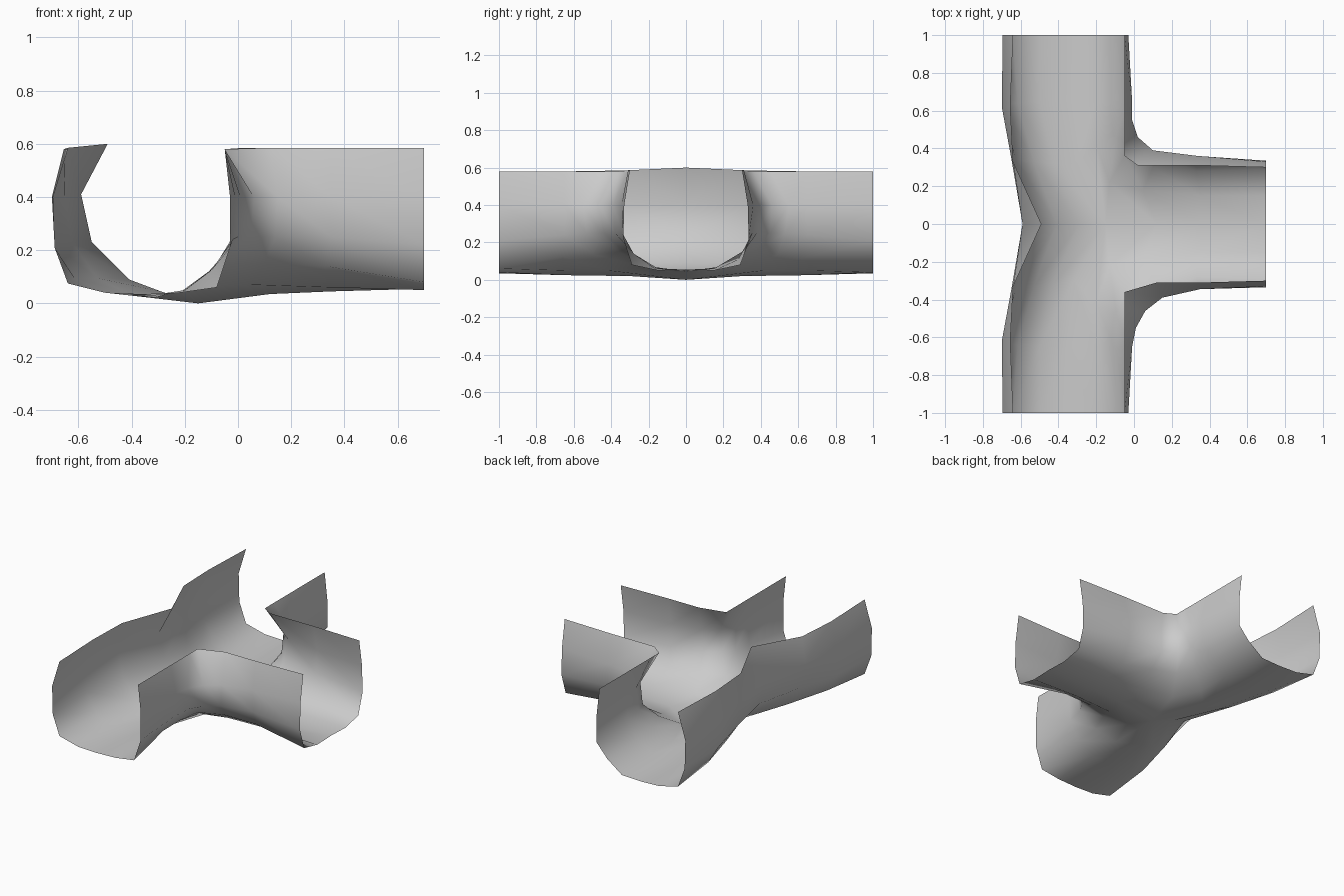
import bpy, bmesh

if "Cube" in bpy.data.objects:
    bpy.data.objects.remove(bpy.data.objects["Cube"])

# Inner wall of the tee: rails running from the long trough's end, round the
# corner, to the branch end. Each rail is (x, y) per station, with heights.
XY = [
    [(-.05, -1), (-.05, -.65), (-.05, -.45), (-.05, -.36), (.12, -.31), (.35, -.31), (.7, -.30)],
    [(-.03, -1), (-.01, -.65), (.01, -.55), (.06, -.46), (.15, -.39), (.35, -.345), (.7, -.33)],
    [(-.03, -1), (-.02, -.65), (.0, -.53), (.05, -.45), (.14, -.38), (.35, -.34), (.7, -.335)],
    [(-.08, -1), (-.10, -.66), (-.09, -.49), (-.05, -.36), (.10, -.30), (.33, -.28), (.7, -.29)],
    [(-.22, -1), (-.20, -.65), (-.20, -.42), (-.13, -.22), (.05, -.18), (.35, -.15), (.7, -.15)],
    [(-.36, -1), (-.36, -.65), (-.32, -.30), (-.15, 0), (.12, 0), (.35, 0), (.7, 0)],
]
Z = [
    [.58, .58, .58, .58, .585, .585, .585],
    [.40] * 7,
    [.21, .24, .25, .25, .25, .25, .22],
    [.06, .125, .135, .15, .15, .14, .08],
    [.04, .05, .05, .065, .07, .06, .05],
    [.035, .025, .02, 0, .035, .045, .055],
]
# Back wall sections, from the rim down to the floor line
BACK = [
    [(-.64, -1, .58), (-.695, -1, .4), (-.69, -1, .21), (-.64, -1, .075), (-.5, -1, .04)],
    [(-.655, -.62, .58), (-.70, -.62, .4), (-.69, -.63, .22), (-.615, -.64, .095), (-.5, -.65, .04)],
    [(-.64, -.33, .585), (-.65, -.35, .4), (-.625, -.34, .23), (-.53, -.33, .095), (-.43, -.32, .045)],
    [(-.49, 0, .6), (-.59, 0, .41), (-.55, 0, .23), (-.41, 0, .09), (-.29, 0, .045)],
]
# The rear corner is a little tighter than the front one
TIGHT = [0, 0, -.02, -.04, -.05, -.01, 0]
REAR = {(0, 4): (-.10, 0, 0), (3, 0): (-.03, 0, .06), (3, 5): (0, 0, -.03),
        (1, 5): (0, -.015, 0), (2, 5): (0, -.015, 0)}


def loft(bm, rows):
    grid = [[bm.verts.new(p) for p in row] for row in rows]
    for a, b in zip(grid, grid[1:]):
        for i in range(len(a) - 1):
            bm.faces.new((a[i], a[i + 1], b[i + 1], b[i]))


bm = bmesh.new()
for side in (1, -1):
    rails = []
    for r, (xy, zs) in enumerate(zip(XY, Z)):
        row = []
        for s, ((x, y), z) in enumerate(zip(xy, zs)):
            if side < 0:
                dx, dy, dz = REAR.get((r, s), (0, 0, 0))
                x += dx + (TIGHT[s] if r in (1, 2) else 0)
                y, z = y + dy, z + dz
            row.append((x, y * side, z))
        rails.append(row)
    # Corner wall and branch half
    loft(bm, rails)
    # Back wall half, joined to the floor line
    loft(bm, [[(x, y * side, z) for x, y, z in sec] + [rails[-1][i]]
              for i, sec in enumerate(BACK)])

# Weld the strips into one shell
bmesh.ops.remove_doubles(bm, verts=bm.verts, dist=1e-4)
bmesh.ops.recalc_face_normals(bm, faces=bm.faces)
mesh = bpy.data.meshes.new("tee_trough")
bm.to_mesh(mesh)
bm.free()
trough = bpy.data.objects.new("tee_trough", mesh)
bpy.context.collection.objects.link(trough)
bpy.context.view_layer.objects.active = trough
trough.select_set(True)
bpy.ops.object.shade_smooth_by_angle(angle=1.2)
